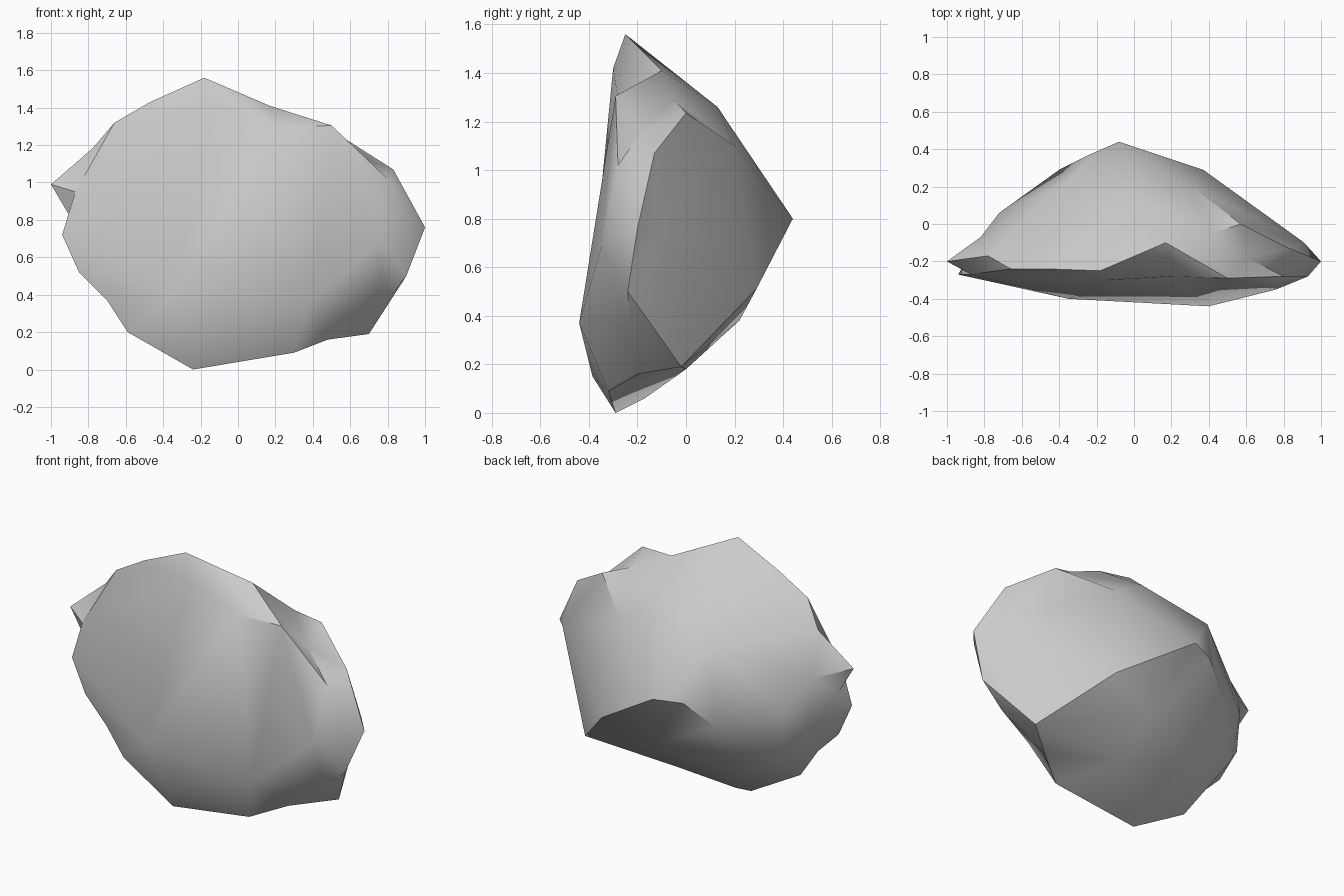
import bpy, bmesh, math
from mathutils import Vector

if "Cube" in bpy.data.objects:
    bpy.data.objects.remove(bpy.data.objects["Cube"])

# Key corners of the boulder, grouped by region
FRONT_FACE = [(.40, -.44, .37), (-.20, -.385, .15), (-.35, -.40, .40), (.76, -.35, .68)]
FRONT_RIM = [(-.24, -.29, 0), (.30, -.32, .09), (.93, -.28, .74), (.80, -.28, 1.02),
             (.50, -.29, 1.305), (.20, -.28, 1.29), (-.13, -.30, 1.42),
             (-.66, -.24, 1.32), (-.87, -.27, .95), (-.94, -.27, .72),
             (-.85, -.27, .52), (-.70, -.28, .37), (-.59, -.27, .20)]
TOP = [(-.18, -.25, 1.56), (-.47, -.24, 1.43), (.17, -.10, 1.41), (.42, -.05, 1.29),
       (.05, .13, 1.26), (.57, 0, 1.235), (.60, -.18, 1.16)]
RIGHT = [(1, -.20, .76), (.83, -.13, 1.07), (.90, -.24, .50), (.77, -.23, .35),
         (.70, -.02, .19), (.48, -.20, .16), (.91, -.10, .78)]
BACK = [(-.08, .44, .80), (-.34, .23, 1.11), (-.40, .29, .66), (.31, .20, 1.10),
        (.37, .29, .51), (-.24, .37, .79), (.08, .22, .38), (.08, .0, .18),
        (-.22, -.17, .06)]
LEFT = [(-1, -.20, .99), (-.78, -.17, 1.18), (-.82, -.07, .93), (-.72, .06, .75),
        (-.66, .06, .43), (-.79, -.05, .58), (-.40, .05, .28), (-.90, -.20, .82)]

points = [Vector(p) for p in FRONT_FACE + FRONT_RIM + TOP + RIGHT + BACK + LEFT]
centre = Vector((0, -.10, .76))


def inflate(p):
    """Push a corner onto a sphere, so the hull keeps every dent."""
    d = p - centre
    d.y *= 2.0
    return d.normalized()


# Skin the inflated corners, then move them back to their true places
bm = bmesh.new()
home = {bm.verts.new(inflate(p)): p for p in points}
bmesh.ops.convex_hull(bm, input=list(bm.verts), use_existing_faces=False)
loose = [v for v in bm.verts if not v.link_faces]
bmesh.ops.recalc_face_normals(bm, faces=list(bm.faces))
for v in bm.verts:
    v.co = home[v]
bmesh.ops.delete(bm, geom=loose, context='VERTS')

mesh = bpy.data.meshes.new("boulder")
bm.to_mesh(mesh)
bm.free()

# Boulder
boulder = bpy.data.objects.new("boulder", mesh)
bpy.context.collection.objects.link(boulder)
bpy.context.view_layer.objects.active = boulder
boulder.select_set(True)
bpy.ops.object.shade_smooth_by_angle(angle=math.radians(40))
